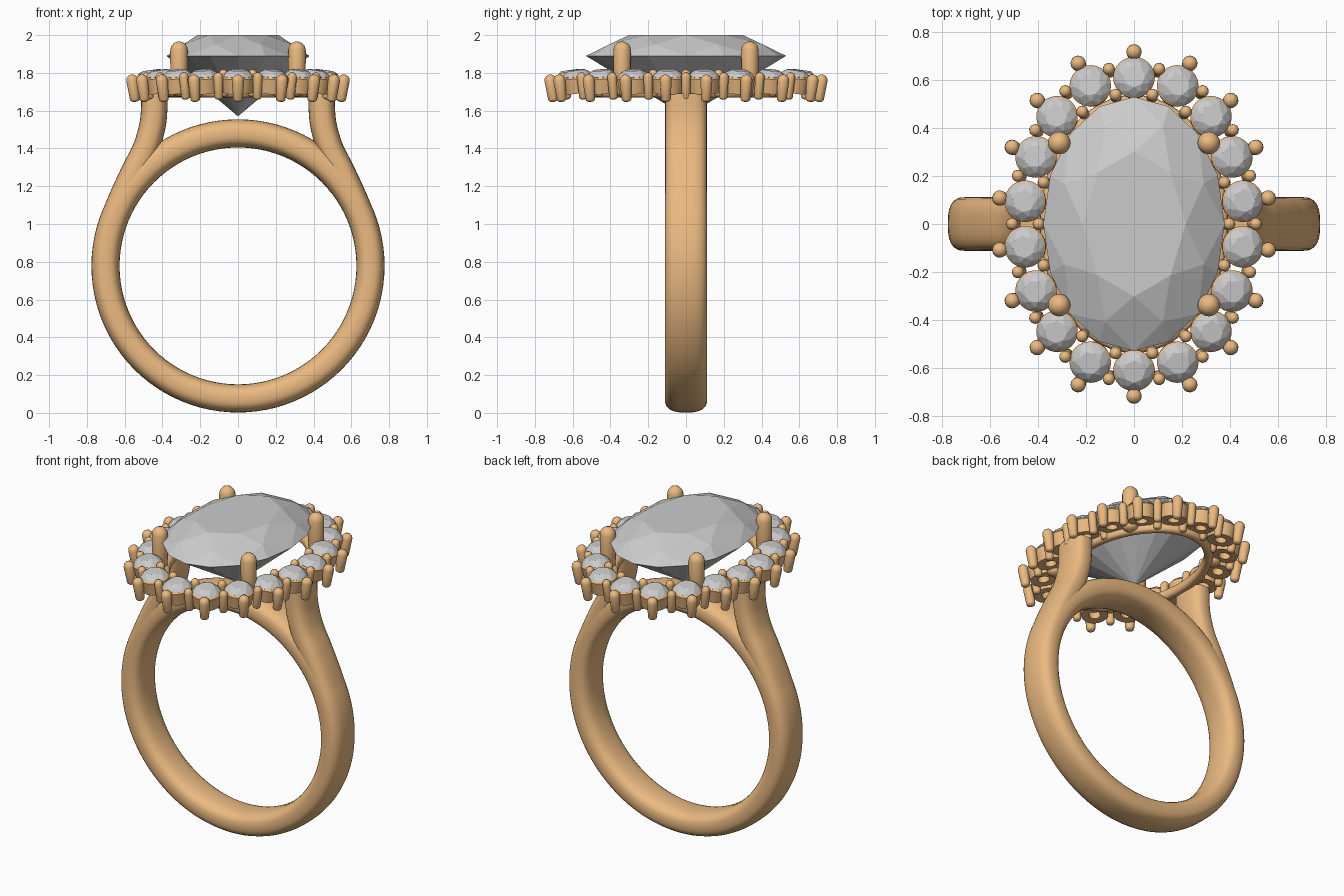
import bpy, bmesh, math
from math import sin, cos, pi, radians
from mathutils import Matrix, Vector

if "Cube" in bpy.data.objects:
    bpy.data.objects.remove(bpy.data.objects["Cube"])

gold = bpy.data.materials.new("gold")
gold.diffuse_color = (0.83, 0.49, 0.22, 1)
gold.use_nodes = True
gold.node_tree.nodes["Principled BSDF"].inputs["Base Color"].default_value = gold.diffuse_color


def make_mesh(name, verts, faces, metal=True):
    me = bpy.data.meshes.new(name)
    me.from_pydata(verts, [], faces)
    bm = bmesh.new()
    bm.from_mesh(me)
    bmesh.ops.recalc_face_normals(bm, faces=bm.faces)
    bm.to_mesh(me)
    bm.free()
    if metal:
        me.materials.append(gold)
        for p in me.polygons:
            p.use_smooth = True
        me.set_sharp_from_angle(angle=radians(40))
    return me


def place(name, me, mat=Matrix()):
    ob = bpy.data.objects.new(name, me)
    ob.matrix_world = mat
    bpy.context.collection.objects.link(ob)
    return ob


def skin(name, rings, closed=False):
    """Join equal-sized rings of points into a tube, capped unless closed."""
    n, m = len(rings[0]), len(rings)
    verts = [v for r in rings for v in r]
    faces = []
    for i in range(m if closed else m - 1):
        a, b = i * n, (i + 1) % m * n
        faces += [(a + j, a + (j + 1) % n, b + (j + 1) % n, b + j) for j in range(n)]
    if not closed:
        faces += [tuple(range(n)), tuple(range((m - 1) * n, m * n))]
    return make_mesh(name, verts, faces)


def lathe(name, profile, n=16, closed=False):
    return skin(name, [[(r * cos(2 * pi * j / n), r * sin(2 * pi * j / n), z)
                        for j in range(n)] for r, z in profile], closed)


def claw(name, r0, r1, z0, z1):
    """Slightly tapered pin with rounded ends."""
    a = [radians(t) for t in (8, 35, 62, 90)]
    prof = [(r0 * sin(t), z0 + r0 * .6 * (1 - cos(t))) for t in a]
    prof += [(r1 * sin(t), z1 - r1 * (1 - cos(t))) for t in reversed(a)]
    return lathe(name, prof)


def gem(name, rx, ry, crown, pavilion):
    """Brilliant cut with its girdle at z = 0."""
    def pt(deg, r, z):
        return (rx * r * cos(radians(deg)), ry * r * sin(radians(deg)), z)
    verts = [pt(45 * k, .57, crown) for k in range(8)]
    verts += [pt(45 * k + 22.5, .83, crown * .55) for k in range(8)]
    verts += [pt(22.5 * k, 1, 0) for k in range(16)] + [(0, 0, -pavilion)]
    faces = [tuple(range(8))]
    for k in range(8):
        t, t2, m, mp = k, (k + 1) % 8, 8 + k, 8 + (k - 1) % 8
        g, g1, g2 = 16 + 2 * k, 17 + 2 * k, 16 + (2 * k + 2) % 16
        faces += [(t, m, t2), (t, mp, g, m), (m, g, g1), (m, g1, g2),
                  (g, 32, g1), (g1, 32, g2)]
    return make_mesh(name, verts, faces, metal=False)


def section(hw, ht, n=28, e=2.7):
    """Soft rectangular cross-section: (across, thickness) pairs."""
    def f(v):
        return math.copysign(abs(v) ** (2 / e), v)
    return [(hw * f(cos(2 * pi * i / n)), ht * f(sin(2 * pi * i / n))) for i in range(n)]


# Finger band
RC, ZC = 0.7015, 0.778
rings = []
for i in range(96):
    a = 2 * pi * i / 96
    rings.append([((RC + t) * cos(a), w, ZC + (RC + t) * sin(a))
                  for w, t in section(.112, .0745)])
place("band", skin("band", rings, closed=True))

# Shoulders rising from the band to the halo
path = [Vector(p) for p in ((.690, .92), (.665, 1.01), (.613, 1.14), (.548, 1.28),
                            (.488, 1.40), (.453, 1.52), (.443, 1.62), (.443, 1.69))]
fine = []
for i in range(1, len(path) - 2):
    p0, p1, p2, p3 = path[i - 1:i + 3]
    for s in range(6):
        t = s / 6
        fine.append(.5 * (2 * p1 + (p2 - p0) * t + (2 * p0 - 5 * p1 + 4 * p2 - p3) * t * t
                          + (3 * p1 - p0 - 3 * p2 + p3) * t ** 3))
fine += path[-2:]
for side, name in ((1, "right_shoulder"), (-1, "left_shoulder")):
    rings = []
    for i, p in enumerate(fine):
        d = (fine[min(i + 1, len(fine) - 1)] - fine[max(i - 1, 0)]).normalized()
        rings.append([(side * (p.x + d.y * t), w, p.y - d.x * t)
                      for w, t in section(.110, .070)])
    place(name, skin(name, rings))

# Oval gallery rail under the centre stone
rings = []
for i in range(72):
    a = 2 * pi * i / 72
    rings.append([((.365 + w) * cos(a), (.51 + w) * sin(a), 1.70 + t)
                  for w, t in section(.027, .03, 16)])
place("gallery_rail", skin("gallery_rail", rings, closed=True))

# Centre stone and its four claws
place("centre_stone", gem("centre_stone", .378, .53, .11, .32), Matrix.Translation((0, 0, 1.89)))
big_claw = claw("centre_claw", .046, .047, 1.675, 1.967)
for sx in (1, -1):
    for sy in (1, -1):
        place("centre_claw", big_claw, Matrix.Translation((.312 * sx, .338 * sy, 0)))

# Halo: small stones, pierced seats, outer claws and shared claws, tilted outward
spots = [(sx * x, sy * y) for x, y in ((.455, .095), (.41, .28), (.322, .448), (.183, .577))
         for sx in (1, -1) for sy in (1, -1)] + [(0, .612), (0, -.612)]
spots.sort(key=lambda p: math.atan2(p[1], p[0]))
small_stone = gem("halo_stone", .081, .081, .03, .06)
seat = lathe("halo_seat", [(.034, -.09), (.078, -.09), (.087, -.01), (.078, 0),
                           (.034, -.045)], 24, closed=True)
outer_claw = claw("outer_claw", .026, .032, -.125, .022)
shared_claw = claw("shared_claw", .023, .025, -.12, .026)


def frame(x, y):
    a = math.atan2(y / .61 ** 2, x / .47 ** 2)
    return (Matrix.Translation((x, y, 1.785)) @ Matrix.Rotation(a, 4, 'Z')
            @ Matrix.Rotation(radians(8), 4, 'Y'))


for i, (x, y) in enumerate(spots):
    f = frame(x, y)
    place("halo_stone", small_stone, f)
    place("halo_seat", seat, f)
    place("outer_claw", outer_claw, f @ Matrix.Translation((.108, 0, 0)))
    nx, ny = spots[(i + 1) % len(spots)]
    g = frame((x + nx) / 2, (y + ny) / 2)
    for off in (.054, -.058):
        place("shared_claw", shared_claw, g @ Matrix.Translation((off, 0, 0)))
